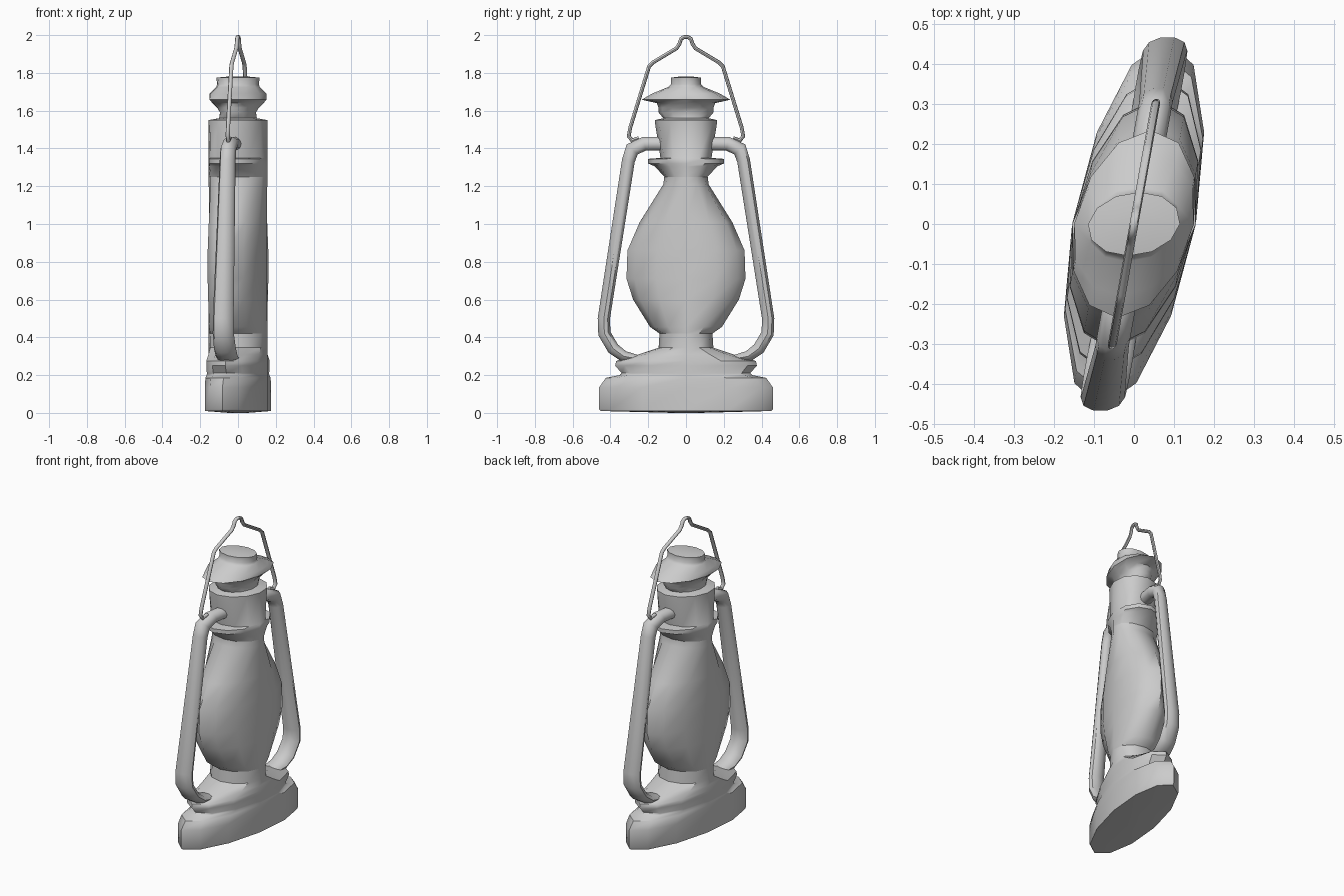
import bpy, bmesh
from math import cos, sin, tau
from mathutils import Vector

if "Cube" in bpy.data.objects:
    bpy.data.objects.remove(bpy.data.objects["Cube"])

SHEAR = 0.18  # the whole lantern leans sideways along y


def finish(name, bm, angle=0.75):
    for v in bm.verts:
        v.co.x += SHEAR * v.co.y
    bmesh.ops.recalc_face_normals(bm, faces=bm.faces)
    me = bpy.data.meshes.new(name)
    bm.to_mesh(me)
    bm.free()
    ob = bpy.data.objects.new(name, me)
    bpy.context.collection.objects.link(ob)
    bpy.ops.object.select_all(action='DESELECT')
    ob.select_set(True)
    bpy.context.view_layer.objects.active = ob
    bpy.ops.object.shade_smooth_by_angle(angle=angle)


def skin(bm, rings, close_ends):
    rings = [[bm.verts.new(p) for p in r] for r in rings]
    n = len(rings[0])
    for a, b in zip(rings, rings[1:]):
        for i in range(n):
            j = (i + 1) % n
            bm.faces.new((a[i], a[j], b[j], b[i]))
    if close_ends[0]:
        bm.faces.new(rings[0])
    if close_ends[1]:
        bm.faces.new(rings[-1])


def oval_lathe(name, profile, close_ends=(False, False), n=12):
    """profile rows: half width in x, half depth in y, height"""
    bm = bmesh.new()
    skin(bm, [[Vector((rx * cos(tau * i / n), ry * sin(tau * i / n), z)) for i in range(n)]
              for rx, ry, z in profile], close_ends)
    finish(name, bm)


def tube(name, path, side=1, n=10):
    """path rows: y, z, half width in x, radius in the yz plane"""
    bm = bmesh.new()
    pts = [Vector((0, side * p[0], p[1])) for p in path]
    rings = []
    for k, (p, row) in enumerate(zip(pts, path)):
        d0 = (p - pts[k - 1]).normalized() if k else (pts[1] - p).normalized()
        d1 = (pts[k + 1] - p).normalized() if k + 1 < len(pts) else d0
        t = (d0 + d1).normalized()
        nrm = Vector((0, -t.z, t.y)) / max(t.dot(d0), 0.6)
        rings.append([p + Vector((row[2] * cos(tau * i / n), 0, 0)) + nrm * row[3] * sin(tau * i / n)
                      for i in range(n)])
    skin(bm, rings, (True, True))
    finish(name, bm)


W = 0.155
# fuel tank base and burner neck
oval_lathe("tank_base", [(0.05, 0.07, 0.0), (W, 0.45, 0.01), (W, 0.46, 0.02), (W, 0.46, 0.135),
                         (W, 0.425, 0.185), (W, 0.35, 0.2), (W, 0.34, 0.21), (W, 0.375, 0.25),
                         (W, 0.37, 0.275), (W, 0.25, 0.31), (W, 0.145, 0.345), (W, 0.14, 0.42)], (True, False))
# glass globe
oval_lathe("glass_globe", [(W, 0.14, 0.42), (W, 0.19, 0.455), (0.153, 0.28, 0.6), (0.153, 0.315, 0.71),
                           (0.153, 0.31, 0.86), (0.153, 0.245, 1.01), (W, 0.12, 1.21), (W, 0.115, 1.25)])
# flange and collar
oval_lathe("collar", [(W, 0.115, 1.25), (W, 0.165, 1.305), (W, 0.2, 1.32), (W, 0.2, 1.345),
                      (W, 0.135, 1.35), (W, 0.165, 1.54), (W, 0.165, 1.55), (0.1, 0.12, 1.56)])
# chimney cap
oval_lathe("chimney_cap", [(0.1, 0.12, 1.56), (0.095, 0.145, 1.59), (0.11, 0.145, 1.615), (0.135, 0.155, 1.64),
                           (0.15, 0.235, 1.658), (0.15, 0.18, 1.69), (0.115, 0.095, 1.725),
                           (0.11, 0.08, 1.74), (0.115, 0.08, 1.775), (0.06, 0.04, 1.78)], (False, True))

# side air tubes
for side, label in ((1, "back"), (-1, "front")):
    tube(label + "_air_tube", [(0.12, 1.425, 0.042, 0.038), (0.22, 1.425, 0.042, 0.038),
                               (0.285, 1.395, 0.042, 0.038), (0.305, 1.335, 0.042, 0.036),
                               (0.435, 0.5, 0.055, 0.034), (0.432, 0.42, 0.056, 0.034),
                               (0.385, 0.34, 0.058, 0.034), (0.33, 0.30, 0.058, 0.03),
                               (0.25, 0.285, 0.055, 0.02)], side)

# wire carrying handle
half = [(0.25, 1.455), (0.285, 1.442), (0.303, 1.465), (0.295, 1.51), (0.195, 1.835),
        (0.175, 1.855), (0.05, 1.93), (0.034, 1.955), (0.026, 1.98), (0.01, 1.99)]
wire = half + [(-y, z) for y, z in reversed(half)]
tube("wire_handle", [(y, z, 0.011, 0.01) for y, z in wire], n=8)
